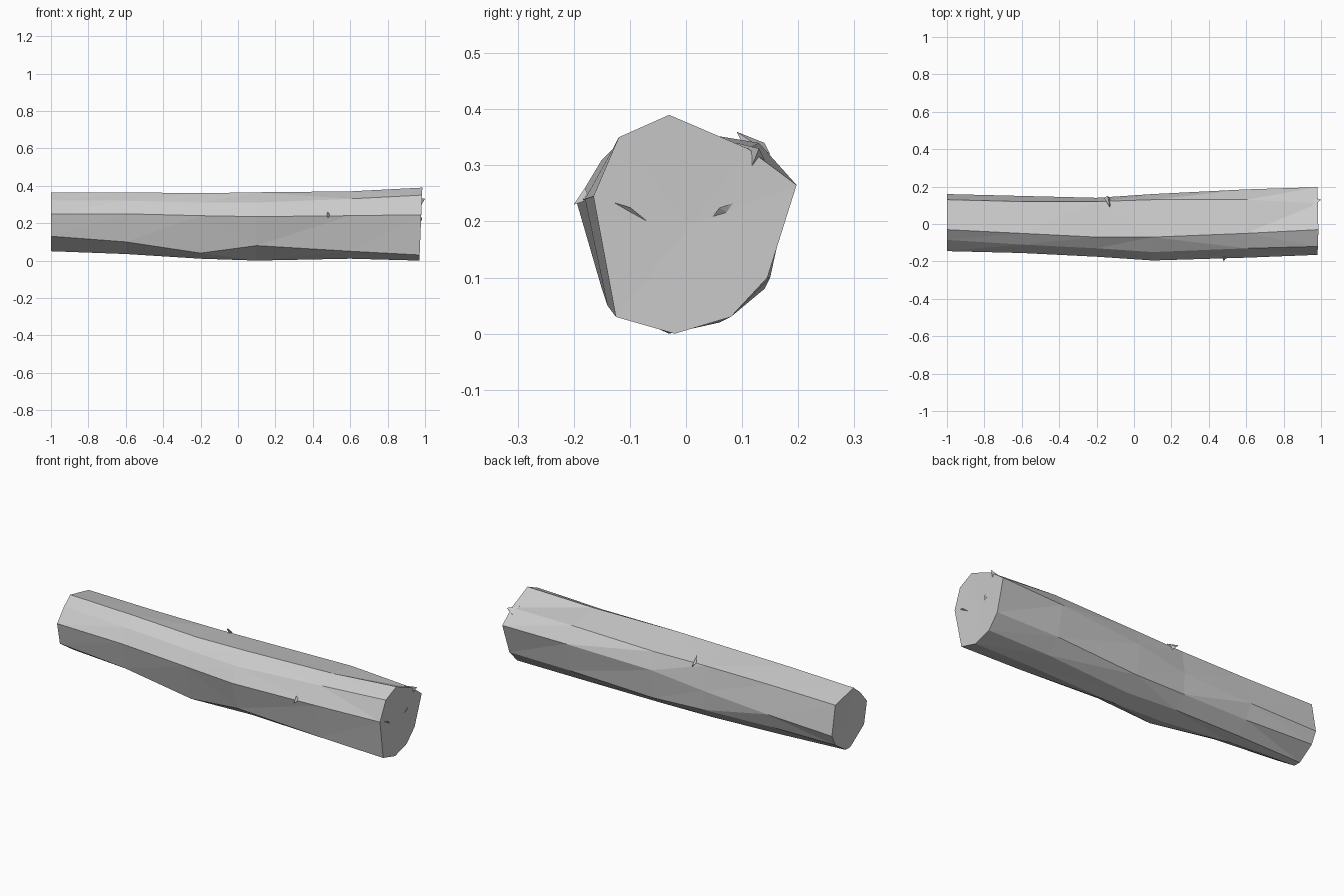
import bpy
import bmesh
from mathutils import Vector

# Remove the default object
default_cube = bpy.data.objects.get("Cube")
if default_cube:
    bpy.data.objects.remove(default_cube, do_unlink=True)

# Single stone-grey material
GREY = (0.6, 0.6, 0.6, 1)
grey = bpy.data.materials.new("plain_grey")
grey.use_nodes = True
grey.diffuse_color = GREY
grey.node_tree.nodes["Principled BSDF"].inputs["Base Color"].default_value = GREY

# Stations along the trunk, and the long ridges that run through them.
# Each ridge holds a depth and a height, in hundredths, for every station.
stations = (-1, -0.6, -0.2, 0.1, 0.6, 0.97)
ridges = {
    "crown": ((-3, 36.5), (-5, 36.5), (-7, 36), (-7, 36.5), (-5, 37), (-3, 39)),
    "top_back": ((13, 33), (12, 33), (12, 33), (13, 33), (13, 34), (11, 33)),
    "back": ((16, 17), (15, 18), (14, 20), (16, 24), (18.5, 26), (19.7, 26.5)),
    "low_back": ((13, 11), (12, 10), (13, 9), (14, 8), (15, 10), (14.5, 10)),
    "under_back": ((4, 5), (6, 4), (7, 3), (6, 2), (8, 3), (8, 3)),
    "keel": ((0, 5), (-1, 3.5), (-3, 1), (-3, 0), (-3, 1), (-2, 0)),
    "low_front": ((-12, 13), (-12, 10), (-12, 4), (-15, 8), (-14, 5), (-12.5, 3)),
    "front": ((-14.5, 25), (-15.5, 25), (-17.5, 24), (-19.5, 23.5), (-18, 24), (-16.5, 24.5)),
    "shoulder": ((-8.5, 32), (-11, 32), (-13, 31), (-15, 31), (-13, 33), (-12, 35)),
}


def add_mesh_object(name, bm):
    """Turn a bmesh into a flat-shaded object with outward normals."""
    bmesh.ops.recalc_face_normals(bm, faces=bm.faces[:])
    mesh = bpy.data.meshes.new(name)
    bm.to_mesh(mesh)
    bm.free()
    mesh.materials.append(grey)
    obj = bpy.data.objects.new(name, mesh)
    bpy.context.collection.objects.link(obj)
    return obj


def cap(bm, ring, inset):
    """Close a ring with a slightly dished fan of triangles."""
    middle = sum((v.co for v in ring), Vector()) / len(ring)
    middle.x += inset
    hub = bm.verts.new(middle)
    for current, following in zip(ring, ring[1:] + ring[:1]):
        bm.faces.new((current, following, hub))


def build_trunk():
    """Loft the ridges into a faceted trunk."""
    bm = bmesh.new()
    rings = []
    for index, x in enumerate(stations):
        ring = []
        for ridge in ridges.values():
            y, z = (value / 100 for value in ridge[index])
            # The last ring leans outward towards its top
            lean = 0.04 * z if x == stations[-1] else 0
            ring.append(bm.verts.new((x + lean, y, z)))
        rings.append(ring)
    for first, second in zip(rings, rings[1:]):
        for side in range(len(first)):
            after = (side + 1) % len(first)
            bm.faces.new((first[side], first[after], second[after], second[side]))
    # Split the twisted quads so the facets show
    bmesh.ops.triangulate(bm, faces=bm.faces[:], quad_method='SHORT_EDGE')
    cap(bm, rings[0], 0.01)
    cap(bm, rings[-1], -0.004)
    return add_mesh_object("trunk", bm)


def build_splinter(name, *corners):
    """A thin pointed chip spanning four corners."""
    bm = bmesh.new()
    verts = [bm.verts.new(corner) for corner in corners]
    for skipped in verts:
        bm.faces.new([v for v in verts if v is not skipped])
    return add_mesh_object(name, bm)


build_trunk()

# Small chips on the ridges
build_splinter("front_chip", (0.47, -0.17, 0.24), (0.5, -0.17, 0.24),
               (0.48, -0.18, 0.26), (0.48, -0.2, 0.23))
build_splinter("back_chip", (-0.16, 0.14, 0.34), (-0.12, 0.12, 0.3),
               (-0.13, 0.09, 0.36), (-0.14, 0.15, 0.32))

# Split wood at the left end
build_splinter("end_chip", (0.95, 0.09, 0.34), (0.97, 0.11, 0.28),
               (1, 0.13, 0.33), (0.96, 0.14, 0.31))
build_splinter("front_end_splinter", (0.97, -0.165, 0.245), (0.97, -0.05, 0.185),
               (0.985, -0.1, 0.225), (0.97, -0.1, 0.21))
build_splinter("back_end_splinter", (0.97, 0.04, 0.2), (0.97, 0.105, 0.24),
               (0.985, 0.06, 0.225), (0.97, 0.08, 0.21))
